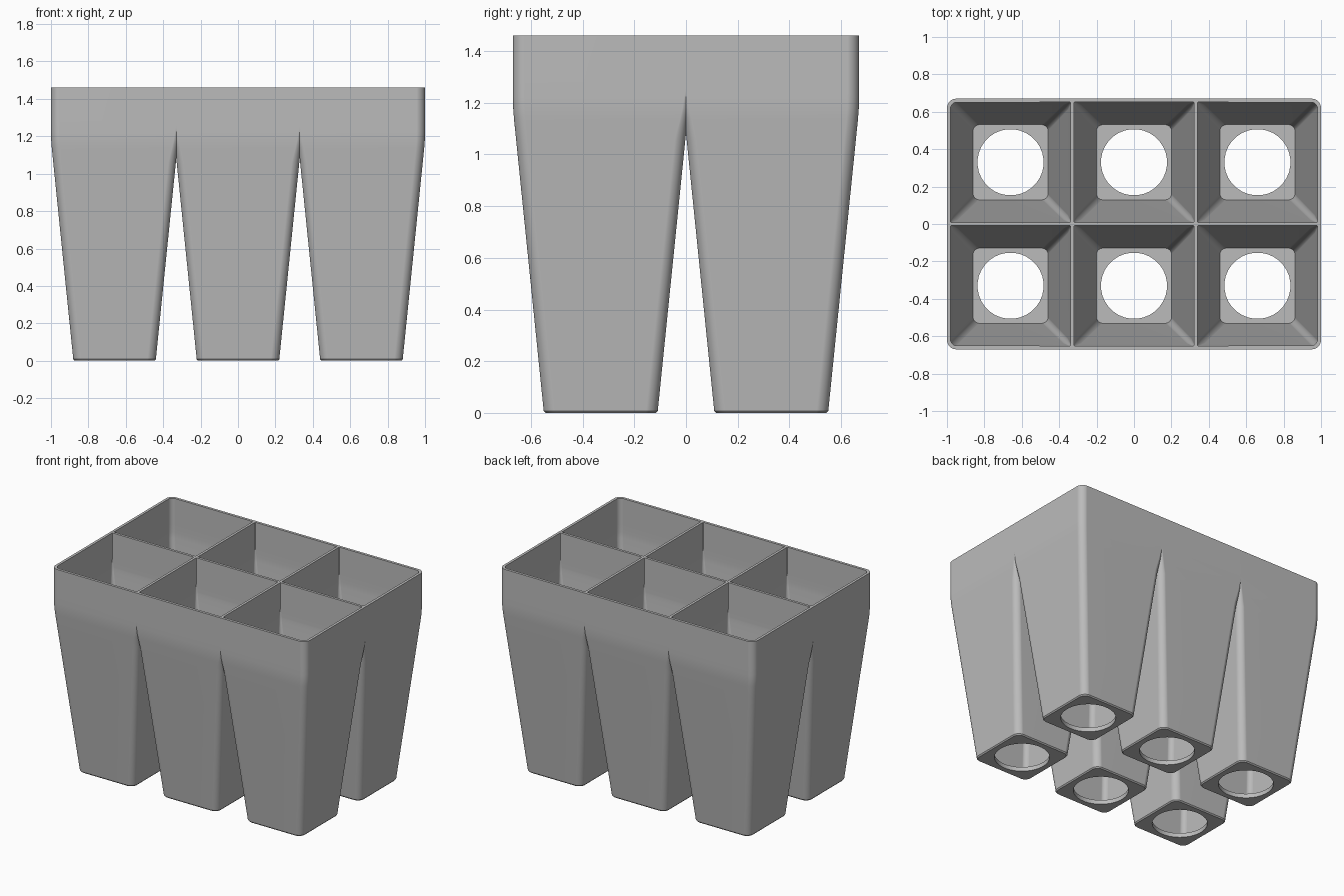
import bpy
import bmesh
from math import pi, cos, sin, radians

if "Cube" in bpy.data.objects:
    bpy.data.objects.remove(bpy.data.objects["Cube"], do_unlink=True)

PITCH = 0.66      # distance between cell centres
STEPS = 8         # segments in each rounded corner

plastic = bpy.data.materials.new("grey plastic")
plastic.use_nodes = True
plastic.diffuse_color = (0.5, 0.5, 0.5, 1)
plastic.node_tree.nodes["Principled BSDF"].inputs["Base Color"].default_value = (0.5, 0.5, 0.5, 1)

# Sections: height, half width, radius of tray corners, radius of other corners
OUTER = [(0.0, 0.214, 0.045, 0.045), (0.008, 0.221, 0.05, 0.05),
         (1.06, 0.328, 0.05, 0.045), (1.14, 0.336, 0.05, 0.032),
         (1.18, 0.339, 0.05, 0.025), (1.22, 0.34, 0.05, 0.019),
         (1.28, 0.34, 0.05, 0.008), (1.46, 0.34, 0.05, 0.008)]
# The cavity starts as the round drain hole, then steps out to the floor
INNER = [(-0.1, 0.177, 0.177, 0.177), (0.03, 0.177, 0.177, 0.177),
         (0.03, 0.201, 0.035, 0.035), (1.06, 0.308, 0.035, 0.03),
         (1.18, 0.319, 0.035, 0.015), (1.22, 0.321, 0.035, 0.012),
         (1.28, 0.321, 0.035, 0.004), (1.6, 0.321, 0.035, 0.004)]


def ring(bm, col, row, section):
    """Rounded square around one cell, with its own radius at tray corners."""
    z, half, r_tray, r_cell = section
    verts = []
    for k, (sx, sy) in enumerate([(1, 1), (-1, 1), (-1, -1), (1, -1)]):
        r = r_tray if (sx, sy) == (col, row) else r_cell
        for i in range(STEPS):
            # slight gap between corners avoids doubled points on full circles
            a = (k + (i + 0.5) / STEPS) * pi / 2
            verts.append(bm.verts.new((col * PITCH + sx * (half - r) + r * cos(a),
                                       row * PITCH / 2 + sy * (half - r) + r * sin(a), z)))
    return verts


def cells(name, sections):
    """Six closed lofts, one per cell."""
    bm = bmesh.new()
    for col in (-1, 0, 1):
        for row in (-1, 1):
            rings = [ring(bm, col, row, s) for s in sections]
            n = len(rings[0])
            for low, high in zip(rings, rings[1:]):
                for i in range(n):
                    j = (i + 1) % n
                    bm.faces.new((low[i], low[j], high[j], high[i]))
            bm.faces.new(rings[0][::-1])
            bm.faces.new(rings[-1])
    mesh = bpy.data.meshes.new(name)
    bm.to_mesh(mesh)
    bm.free()
    mesh.materials.append(plastic)
    obj = bpy.data.objects.new(name, mesh)
    bpy.context.collection.objects.link(obj)
    return obj


tray = cells("seedling_tray", OUTER)
cavities = cells("cavity_cutter", INNER)
cavities.hide_render = True

# Merge the cells and hollow them out
cut = tray.modifiers.new("hollow", 'BOOLEAN')
cut.operation = 'DIFFERENCE'
cut.solver = 'EXACT'
cut.use_self = True
cut.object = cavities
bpy.ops.object.select_all(action='DESELECT')
bpy.context.view_layer.objects.active = tray
tray.select_set(True)
bpy.ops.object.modifier_apply(modifier=cut.name)
bpy.data.objects.remove(cavities, do_unlink=True)

# Smooth corners with flat-looking walls
bpy.ops.object.shade_smooth_by_angle(angle=radians(30))
weighted = tray.modifiers.new("weighted normals", 'WEIGHTED_NORMAL')
weighted.keep_sharp = True
